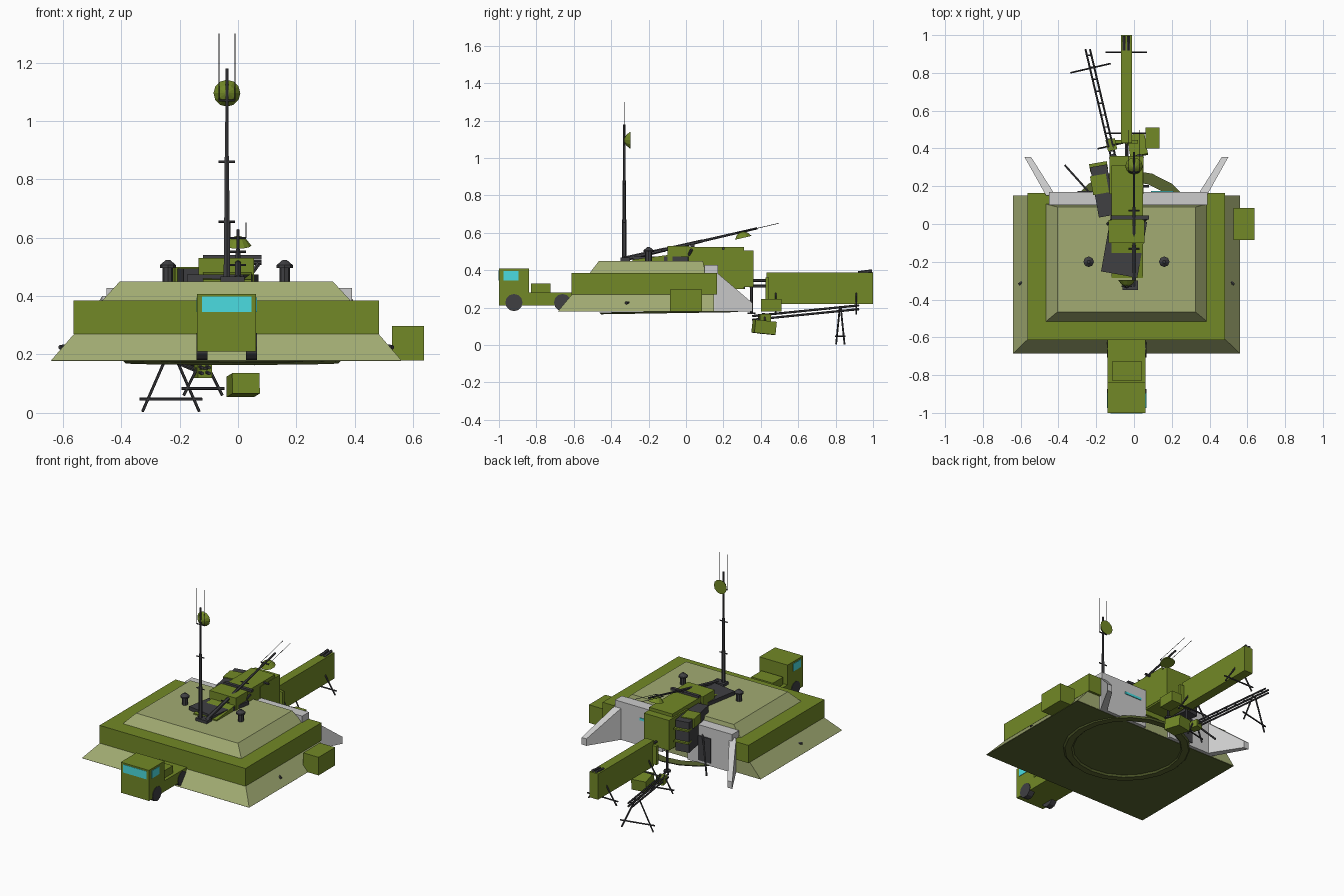
import bpy, bmesh
from math import radians, cos, sin, pi
from mathutils import Vector, Matrix

if "Cube" in bpy.data.objects:
    bpy.data.objects.remove(bpy.data.objects["Cube"])


def mat(name, rgb):
    m = bpy.data.materials.new(name)
    m.diffuse_color = (*rgb, 1)
    m.use_nodes = True
    m.node_tree.nodes["Principled BSDF"].inputs["Base Color"].default_value = m.diffuse_color
    return m


GREEN = mat("army_green", (0.17, 0.25, 0.02))
KHAKI = mat("khaki", (0.36, 0.41, 0.17))
DARK = mat("dark_metal", (0.05, 0.05, 0.055))
GLASS = mat("cyan_glass", (0.07, 0.72, 0.75))
UNDER = mat("deep_olive", (0.10, 0.13, 0.03))


def finish(name, bm, m):
    bmesh.ops.recalc_face_normals(bm, faces=bm.faces)
    me = bpy.data.meshes.new(name)
    bm.to_mesh(me)
    bm.free()
    ob = bpy.data.objects.new(name, me)
    bpy.context.collection.objects.link(ob)
    if m:
        me.materials.append(m)
    return ob


def hull(name, pts, m=None, mtx=None):
    bm = bmesh.new()
    for p in pts:
        bm.verts.new(p)
    r = bmesh.ops.convex_hull(bm, input=bm.verts)
    loose = [v for v in bm.verts if not v.link_faces]
    bmesh.ops.delete(bm, geom=loose, context='VERTS')
    bmesh.ops.dissolve_limit(bm, angle_limit=radians(1), verts=bm.verts, edges=bm.edges)
    if mtx:
        bm.transform(mtx)
    return finish(name, bm, m)


def rect(x0, x1, y0, y1, z):
    return [(x, y, z) for x in (x0, x1) for y in (y0, y1)]


def box(name, x, y, z, m=None, rot=None):
    """Box from x, y, z ranges, optionally turned about its centre."""
    c = Vector((sum(x) / 2, sum(y) / 2, sum(z) / 2))
    mtx = None
    if rot:
        mtx = Matrix.Translation(c) @ rot.to_4x4() @ Matrix.Translation(-c)
    return hull(name, rect(*x, *y, z[0]) + rect(*x, *y, z[1]), m, mtx)


def bar(name, p, q, r, r2=None, n=6, m=DARK, mtx=None):
    p, q = Vector(p), Vector(q)
    d = q - p
    bm = bmesh.new()
    bmesh.ops.create_cone(bm, cap_ends=True, segments=n, radius1=r,
                          radius2=r if r2 is None else r2, depth=d.length)
    t = Matrix.Translation((p + q) / 2) @ d.to_track_quat('Z', 'Y').to_matrix().to_4x4()
    bm.transform(mtx @ t if mtx else t)
    return finish(name, bm, m)


def turn_z(a):
    return Matrix.Rotation(radians(a), 3, 'Z')


# Bunker: sloped skirt, wall, bevelled roof
CX = -0.04
hull("bunker_skirt", rect(CX - .60, CX + .60, -.685, .15, .18)
     + rect(CX - .522, CX + .522, -.61, .15, .27), KHAKI)
box("bunker_wall", (CX - .523, CX + .523), (-.613, .165), (.27, .385), GREEN)
box("bunker_floor", (CX - .598, CX + .598), (-.683, .148), (.178, .182), UNDER)
hull("bunker_roof", rect(CX - .425, CX + .425, -.515, .105, .385)
     + rect(CX - .365, CX + .365, -.465, .09, .45), KHAKI)

# Tilted turntable ring showing under the floor
bm = bmesh.new()
N = 20
rings = []
for r, z in ((.375, .004), (.365, -.006), (.325, -.006), (.315, .004)):
    rings.append([bm.verts.new((r * cos(2 * pi * i / N), r * sin(2 * pi * i / N), z)) for i in range(N)])
for k in range(4):
    a, b = rings[k], rings[(k + 1) % 4]
    for i in range(N):
        bm.faces.new((a[i], a[(i + 1) % N], b[(i + 1) % N], b[i]))
bm.transform(Matrix.Translation((-.02, -.09, .176)) @ Matrix.Rotation(radians(.9), 4, 'X'))
finish("turntable_ring", bm, UNDER)

# Rear concrete facade and splayed wing walls
box("rear_facade_left", (CX - .41, -.13), (.10, .17), (.18, .427))
box("rear_facade_right", (.05, CX + .43), (.10, .17), (.18, .427))
box("rear_lintel", (-.13, .05), (.10, .165), (.38, .427))
for s, side in ((1, "right"), (-1, "left")):
    pts = []
    for w0, w1 in ((.375, .505), (.425, .54)):
        pts += [(CX + s * w0, .15, .18), (CX + s * w0, .15, .40),
                (CX + s * w1, .355, .18), (CX + s * w1, .355, .225)]
    hull(side + "_wing_wall", pts)
box("facade_window", (.09, .21), (.168, .175), (.345, .36), GLASS)
box("facade_door", (-.30, -.21), (.168, .176), (.20, .36), DARK)
bar("leaning_pole", (-.365, .31, .19), (-.235, .165, .37), .006)
for x in (.44, -.52):
    bar("wall_port", (x, -.25, .23), (x + (.09 if x > 0 else -.09), -.32, .225), .008)

# Roof vents
for x in (-.24, .16):
    bar("vent_pipe", (x, -.2, .45), (x, -.2, .51), .018, n=8)
    bar("vent_rim", (x, -.2, .497), (x, -.2, .506), .028, n=8)
    bar("vent_cap", (x, -.2, .506), (x, -.2, .523), .028, .008, n=8)

# Generator box beside the bunker
box("generator_box", (.527, .637), (-.085, .085), (.18, .297), GREEN)

# Truck in front
box("truck_cab", (-.14, .062), (-1, -.84), (.21, .408), GREEN)
box("truck_bed", (-.14, .062), (-.84, -.58), (.21, .28), GREEN)
box("truck_locker", (-.115, .04), (-.83, -.725), (.28, .328), GREEN)
box("windscreen", (-.124, .046), (-1.002, -.99), (.346, .398), GLASS)
for x in (-.141, .063):
    box("side_window", (x - .002, x + .002), (-.975, -.895), (.346, .395), GLASS)
for y in (-.92, -.66):
    for x in (-.143, .027):
        bar("truck_wheel", (x, y, .227), (x + .038, y, .227), .046, n=12)

# Equipment cabin through the bunker, out of the rear opening
box("cabin_body", (-.12, .047), (.0, .31), (.30, .525), GREEN)
box("cabin_rear", (-.13, .05), (.16, .36), (.31, .505), GREEN)
box("cabin_hatch", (-.135, .055), (-.10, .02), (.45, .53), GREEN)
hull("cabin_slope", rect(-.12, .047, -.285, .05, .44)
     + [(-.12, -.285, .457), (.047, -.285, .457), (-.12, .05, .50), (.047, .05, .50)], GREEN)
box("turned_deck", (-.15, .045), (-.27, .03), (.44, .474), DARK, turn_z(-10))
box("turned_cabinet", (-.21, -.12), (.04, .31), (.30, .495), DARK, turn_z(10))
box("cabinet_panel", (-.225, -.14), (.16, .26), (.44, .50), GREEN, turn_z(10))
for z in (.36, .44):
    box("cabinet_shelf", (-.235, -.14), (.28, .325), (z, z + .01), GREEN, turn_z(10))
bar("hatch_strut", (-.14, .0, .455), (-.10, .03, .51), .008)
bar("hatch_strut", (.03, .0, .455), (.07, .03, .51), .008)
box("cabin_top_bar", (-.12, .08), (.025, .045), (.525, .54), DARK)
bar("cabin_pipe", (.04, .2, .515), (.08, .2, .515), .008)
for x in (-.11, .03):
    bar("cabin_jack", (x, .35, .17), (x, .35, .32), .008)
    bar("jack_foot", (x, .35, .165), (x, .35, .175), .022, n=8)
for z, y in ((.315, .40), (.345, .43)):
    bar("coupling_rod", (-.04, .34, z), (-.04, y + .03, z), .008)


# Antenna mast: tapered stages, spreaders, whips and a ribbed dish
def mast(name, mtx):
    for a, b, r in ((0, .22, .013), (.2, .43, .010), (.41, .73, .007)):
        bar(name + "_stage", (0, 0, a), (0, 0, b), r, r * .85, mtx=mtx)
    for z in (.205, .41, .62):
        bar(name + "_spreader", (-.028, 0, z), (.028, 0, z), .004, mtx=mtx)
    for x in (-.027, .027):
        bar(name + "_whip", (x, 0, .62), (x, 0, .85), .0016, n=4, mtx=mtx)
    pts = []
    for r, y in ((.008, 0), (.028, .010), (.046, .033)):
        pts += [(r * cos(pi * i / 6), y, .645 + r * sin(pi * i / 6)) for i in range(12)]
    hull(name + "_dish", pts, GREEN, mtx)


mast("raised_mast", Matrix.Translation((-.038, -.33, .45)))
mast("folded_mast", Matrix.Translation((0, -.33, .46)) @ Matrix.Rotation(radians(-77), 4, 'X'))
for x in (-.038, 0):
    box("mast_base", (x - .022, x + .022), (-.35, -.30), (.445, .468), DARK)


# Crossed leg stand with a tie bar
def stand(name, c, half, z0, z1, ang, lean=0, r=.005):
    u = Vector((cos(radians(ang)), sin(radians(ang)), 0))
    c = Vector(c)
    for s in (-1, 1):
        foot = c + u * half * s + Vector((0, lean * s, z0))
        bar(name + "_leg", foot, c + u * .012 * s + Vector((0, 0, z1)), r)
    t = z0 + (z1 - z0) * .22
    bar(name + "_tie", c - u * half * 1.1 + Vector((0, 0, t)), c + u * half * 1.1 + Vector((0, 0, t)), r)


# Long tall container behind, on its stands
box("long_container", (-.07, -.01), (.43, 1), (.22, .387), GREEN)
for y in (.91, .48):
    stand("container_stand", (-.04, y, 0), .10, .165, .30, 0)
for x in (-.052, -.028):
    bar("container_tube", (x, .92, .386), (x, .995, .396), .009)
box("coupling_plate", (-.10, .02), (.425, .445), (.24, .36), GREEN)

# Lowered rail on two stands
p, q = Vector((-.11, .355, .155)), Vector((-.245, .925, .212))
for o in (-.012, .012):
    for dz in (0, -.02):
        bar("launch_rail", p + Vector((o, 0, dz)), q + Vector((o, 0, dz)), .006)
for i in range(9):
    c = p.lerp(q, (i + .5) / 9)
    bar("rail_rung", c + Vector((-.014, 0, -.005)), c + Vector((.014, 0, -.005)), .004)
box("rail_bracket", (-.145, -.095), (.39, .45), (.12, .165), GREEN, turn_z(13))
stand("rail_end_stand", (-.23, .825, 0), .10, .004, .20, 13)
stand("rail_near_stand", (-.12, .415, 0), .068, .06, .17, 13)

# Ground equipment boxes
box("lower_box", (-.03, .065), (.36, .475), (.06, .13), GREEN,
    turn_z(10) @ Matrix.Rotation(radians(-6), 3, 'X'))
box("side_box", (.06, .135), (.40, .51), (.18, .245), GREEN)
